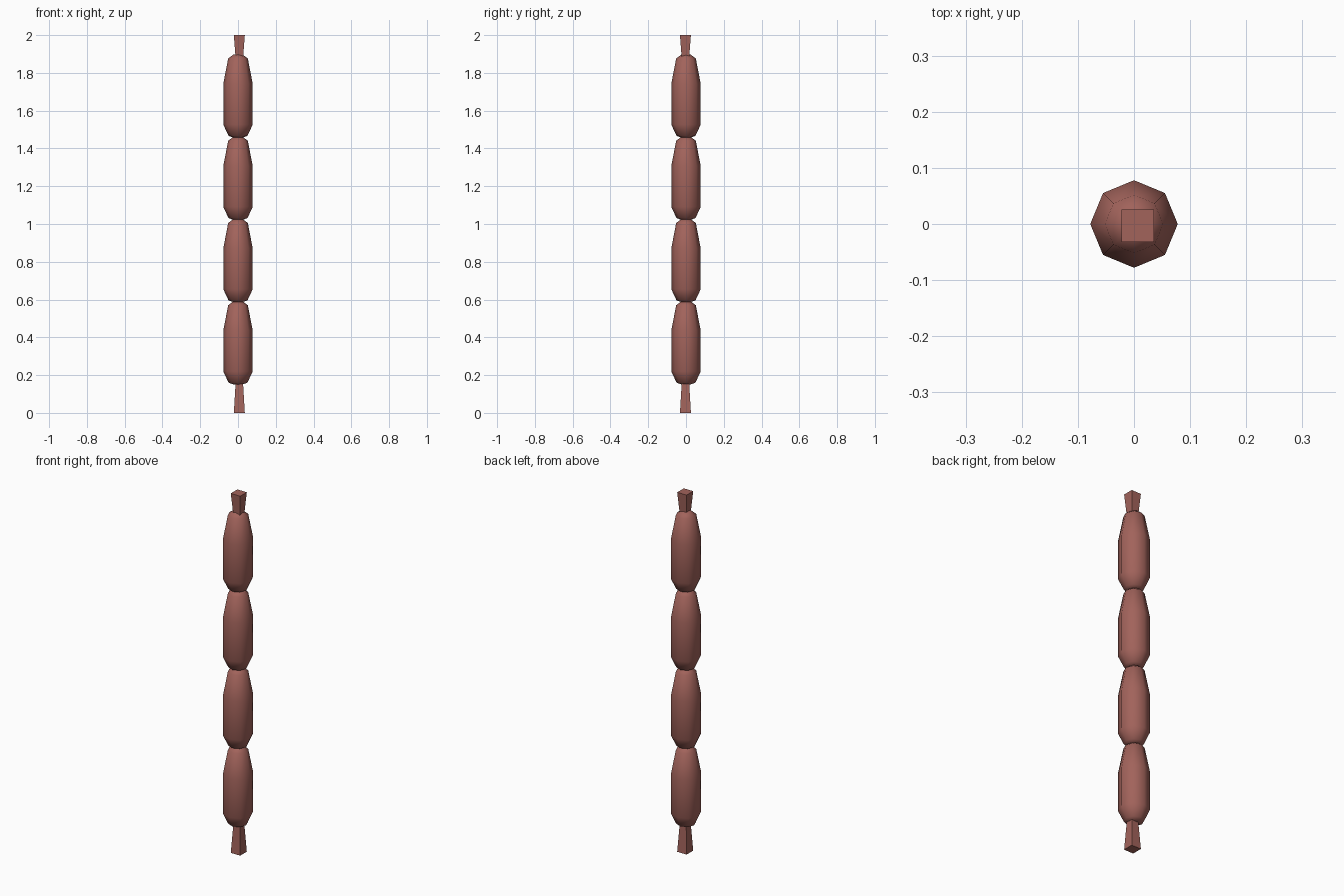
import bpy, bmesh, math

if "Cube" in bpy.data.objects:
    bpy.data.objects.remove(bpy.data.objects["Cube"])

skin = bpy.data.materials.new("sausage_brown_red")
skin.diffuse_color = (0.36, 0.125, 0.105, 1)
skin.use_nodes = True
skin.node_tree.nodes["Principled BSDF"].inputs["Base Color"].default_value = skin.diffuse_color


def lathe(name, profile, sides, phase=0.0, centre=(0, 0), z0=0.0, angle=50):
    """Stack rings (radius, height) into a closed, capped body."""
    bm = bmesh.new()
    rings = []
    for r, z in profile:
        rings.append([bm.verts.new((centre[0] + r * math.cos(phase + math.tau * i / sides),
                                    centre[1] + r * math.sin(phase + math.tau * i / sides),
                                    z0 + z)) for i in range(sides)])
    for a, b in zip(rings, rings[1:]):
        for i in range(sides):
            j = (i + 1) % sides
            bm.faces.new((a[i], a[j], b[j], b[i]))
    bm.faces.new(rings[0][::-1])
    bm.faces.new(rings[-1])
    me = bpy.data.meshes.new(name)
    bm.to_mesh(me)
    bm.free()
    me.materials.append(skin)
    ob = bpy.data.objects.new(name, me)
    bpy.context.collection.objects.link(ob)
    me.shade_smooth()
    me.set_sharp_from_angle(angle=math.radians(angle))
    return ob


# Four eight-sided links, blunt below and longer tapered above
link = [(0.022, 0.0), (0.050, 0.010), (0.078, 0.070), (0.078, 0.285),
        (0.052, 0.420), (0.022, 0.442)]
for n in range(4):
    lathe(f"sausage_link_{n + 1}", link, 8, z0=0.15 + 0.4355 * n, angle=80)

# Square twisted casing ends, flaring outward, slightly off centre
s = math.sqrt(2)
off = (0.007, -0.003)
lathe("bottom_casing_end", [(0.029 * s, 0), (0.019 * s, 0.17)], 4, math.pi / 4, off)
lathe("top_casing_end", [(0.019 * s, 1.87), (0.029 * s, 2.0)], 4, math.pi / 4, off)
